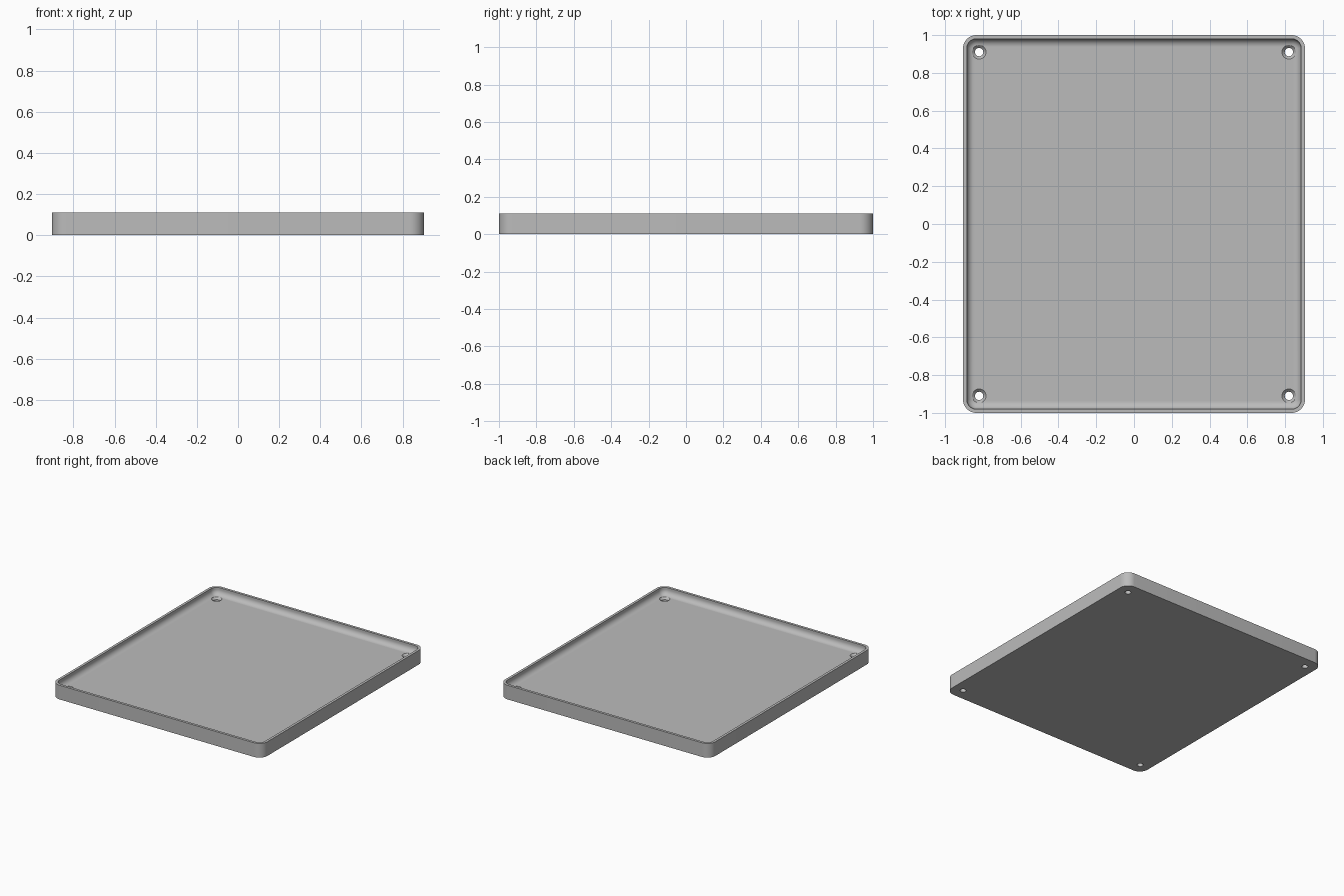
import bpy, bmesh, math
from mathutils import Vector

cube = bpy.data.objects.get("Cube")
if cube:
    bpy.data.objects.remove(cube, do_unlink=True)

HALF_X, HALF_Y, HEIGHT = 0.905, 1.0, 0.11
CORNER, WALL, FLOOR, FILLET = 0.07, 0.02, 0.055, 0.04
HOLE_X, HOLE_Y, HOLE_R, SINK_R = 0.82, 0.91, 0.022, 0.037

grey = bpy.data.materials.new("plain grey")
grey.use_nodes = True
colour = (0.5, 0.5, 0.5, 1)
grey.diffuse_color = colour
grey.node_tree.nodes["Principled BSDF"].inputs["Base Color"].default_value = colour


def make_object(name, bm):
    bmesh.ops.recalc_face_normals(bm, faces=bm.faces[:])
    mesh = bpy.data.meshes.new(name)
    bm.to_mesh(mesh)
    bm.free()
    mesh.materials.append(grey)
    obj = bpy.data.objects.new(name, mesh)
    bpy.context.collection.objects.link(obj)
    return obj


def loft(bm, rings):
    """Skin closed rings of points and cap both ends."""
    loops = [[bm.verts.new(p) for p in ring] for ring in rings]
    for a, b in zip(loops, loops[1:]):
        for i in range(len(a)):
            j = (i + 1) % len(a)
            bm.faces.new((a[i], a[j], b[j], b[i]))
    bm.faces.new(loops[0])
    bm.faces.new(loops[-1])


def rounded_rectangle(inset, z, steps=12):
    radius = max(CORNER - inset, 0.008)
    cx, cy = HALF_X - inset - radius, HALF_Y - inset - radius
    points = []
    for k, (sx, sy) in enumerate(((1, 1), (-1, 1), (-1, -1), (1, -1))):
        for i in range(steps + 1):
            a = (k + i / steps) * math.pi / 2
            points.append(Vector((sx * cx + radius * math.cos(a),
                                  sy * cy + radius * math.sin(a), z)))
    return points


def circle(x, y, radius, z, sides=32):
    return [Vector((x + radius * math.cos(2 * math.pi * i / sides),
                    y + radius * math.sin(2 * math.pi * i / sides), z))
            for i in range(sides)]


# Tray: outer wall, flat rim, inner wall and a rounded cove down to the floor
profile = [(0, 0), (0, HEIGHT), (WALL, HEIGHT)]
for i in range(11):
    a = i / 10 * math.pi / 2
    profile.append((WALL + FILLET * (1 - math.cos(a)),
                    FLOOR + FILLET * (1 - math.sin(a))))
bm = bmesh.new()
loft(bm, [rounded_rectangle(inset, z) for inset, z in profile])
tray = make_object("tray", bm)

# Countersunk screw holes in the four corners
bm = bmesh.new()
for sx in (-1, 1):
    for sy in (-1, 1):
        steps = ((HOLE_R, -0.05), (HOLE_R, FLOOR - 0.015),
                 (SINK_R, FLOOR), (SINK_R, HEIGHT))
        loft(bm, [circle(sx * HOLE_X, sy * HOLE_Y, r, z) for r, z in steps])
cutter = make_object("hole_cutter", bm)
cutter.hide_render = True

cut = tray.modifiers.new("screw holes", "BOOLEAN")
cut.operation = "DIFFERENCE"
cut.solver = "EXACT"
cut.object = cutter

bpy.ops.object.select_all(action="DESELECT")
tray.select_set(True)
bpy.context.view_layer.objects.active = tray
bpy.ops.object.modifier_apply(modifier=cut.name)
bpy.data.objects.remove(cutter, do_unlink=True)
bpy.ops.object.shade_smooth_by_angle(angle=math.radians(30))
